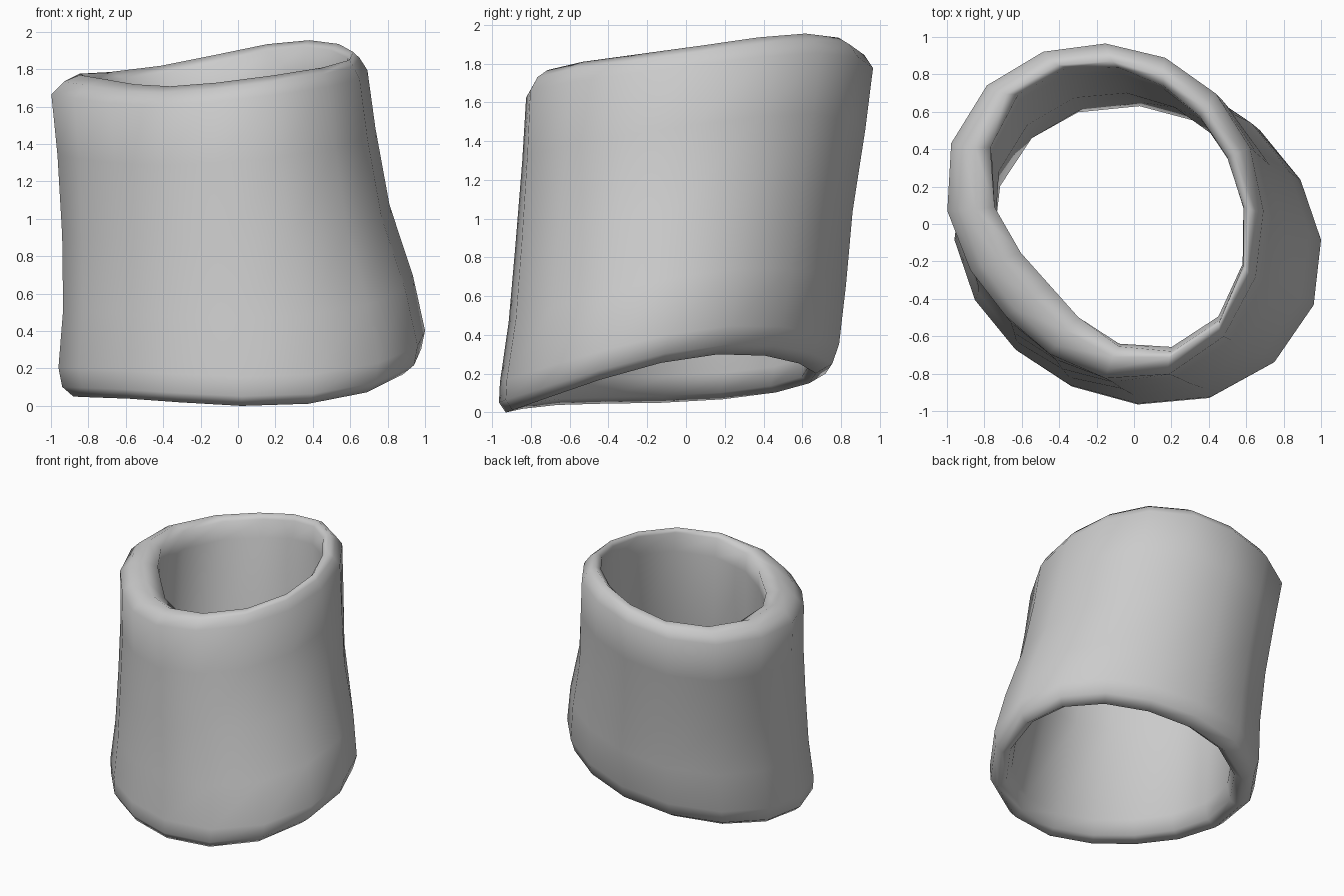
import bpy
import bmesh
from math import sin, cos, tau

if "Cube" in bpy.data.objects:
    bpy.data.objects.remove(bpy.data.objects["Cube"], do_unlink=True)

SIDES = 16

# Closed wall profile: height share, centre x, centre y, radius x, radius y,
# diagonal skew, flattening of the front right corner
RINGS = [
    (0.00, 0.02, -0.13, 0.90, 0.80, 0.05, 0.0),     # bottom rim
    (0.03, 0.02, -0.105, 0.96, 0.86, 0.055, 0.0),
    (0.09, 0.02, -0.085, 0.98, 0.875, 0.055, 0.0),
    (0.27, 0.00, -0.045, 0.935, 0.87, 0.05, 0.0),   # outer wall
    (0.50, -0.065, -0.01, 0.875, 0.87, 0.05, 0.02),
    (0.75, -0.115, 0.04, 0.85, 0.885, 0.055, 0.04),
    (0.94, -0.153, 0.07, 0.845, 0.895, 0.06, 0.05),
    (0.98, -0.14, 0.07, 0.79, 0.85, 0.07, 0.05),
    (1.00, -0.115, 0.08, 0.73, 0.79, 0.10, 0.06),   # top rim
    (0.98, -0.08, 0.09, 0.665, 0.745, 0.145, 0.065),
    (0.90, -0.08, 0.085, 0.665, 0.725, 0.13, 0.06),  # inner wall
    (0.50, -0.04, 0.00, 0.70, 0.70, 0.07, 0.02),
    (0.08, 0.04, -0.09, 0.79, 0.74, 0.05, 0.0),
    (0.02, 0.03, -0.12, 0.83, 0.75, 0.05, 0.0),
]


def rim_heights(a):
    """Slanted, slightly curved heights of the bottom and top rims."""
    bottom = (0.115 + 0.091 * cos(a) + 0.101 * sin(a) + 0.026 * cos(2 * a)
              + 0.039 * sin(2 * a) + 0.012 * cos(3 * a))
    top = (1.805 + 0.077 * cos(a) + 0.075 * sin(a) + 0.014 * cos(2 * a)
           + 0.02 * sin(2 * a) - 0.015 * cos(3 * a))
    return bottom, top


def ring_point(ring, a):
    share, cx, cy, rx, ry, skew, flat = ring
    r = 1 - sin(2 * a) * (skew - flat * cos(a - tau / 8))
    bottom, top = rim_heights(a)
    return (cx + rx * r * cos(a), cy + ry * r * sin(a),
            bottom + (top - bottom) * share)


# Thick sleeve, closed through both rims
bm = bmesh.new()
rows = [[bm.verts.new(ring_point(r, tau * i / SIDES)) for i in range(SIDES)]
        for r in RINGS]
for k, low in enumerate(rows):
    high = rows[(k + 1) % len(rows)]
    for i in range(SIDES):
        j = (i + 1) % SIDES
        face = bm.faces.new((low[i], low[j], high[j], high[i]))
        face.smooth = True

# Stand it on the ground
lowest = min(v.co.z for v in bm.verts)
bmesh.ops.translate(bm, verts=bm.verts, vec=(0, 0, -lowest))

mesh = bpy.data.meshes.new("sleeve")
bm.to_mesh(mesh)
bm.free()
sleeve = bpy.data.objects.new("sleeve", mesh)
bpy.context.collection.objects.link(sleeve)

# Plain grey
grey = bpy.data.materials.new("plain_grey")
grey.use_nodes = True
colour = (0.6, 0.6, 0.6, 1)
grey.diffuse_color = colour
grey.node_tree.nodes["Principled BSDF"].inputs["Base Color"].default_value = colour
mesh.materials.append(grey)
